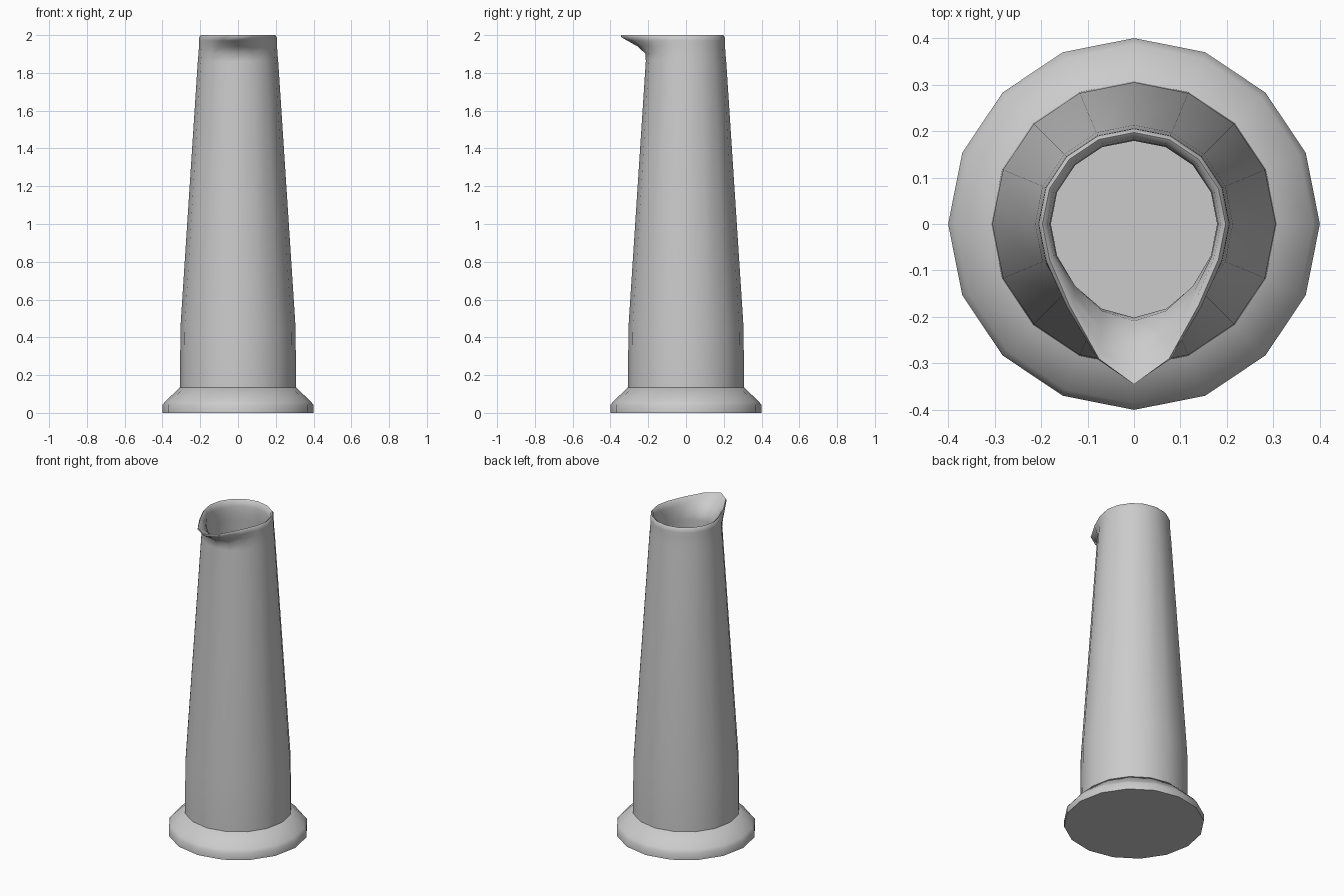
import bpy, bmesh, math

cube = bpy.data.objects.get("Cube")
if cube:
    bpy.data.objects.remove(cube, do_unlink=True)

SIDES = 16
GREY = (0.6, 0.6, 0.6, 1.0)
mat = bpy.data.materials.new("light_grey")
mat.use_nodes = True
mat.diffuse_color = GREY
mat.node_tree.nodes["Principled BSDF"].inputs["Base Color"].default_value = GREY

# How far each vertex is drawn forward, by steps away from the front
SPOUT = {0: 0.148, 1: 0.108, 2: 0.035}


def lathe(name, profile, angle, cap_start=True, cap_end=True):
    """Spin rings of (radius, height, spout pull) into a smooth shell."""
    bm = bmesh.new()
    rings = []
    for r, z, pull in profile:
        ring = []
        for i in range(SIDES):
            a = math.tau * i / SIDES - math.pi / 2
            step = min(i, SIDES - i)
            y = r * math.sin(a) - pull * SPOUT.get(step, 0)
            ring.append(bm.verts.new((r * math.cos(a), y, z)))
        rings.append(ring)
    for low, high in zip(rings, rings[1:]):
        for i in range(SIDES):
            j = (i + 1) % SIDES
            bm.faces.new((low[i], low[j], high[j], high[i]))
    if cap_start:
        bm.faces.new(rings[0][::-1])
    if cap_end:
        bm.faces.new(rings[-1])
    mesh = bpy.data.meshes.new(name)
    bm.to_mesh(mesh)
    bm.free()
    mesh.materials.append(mat)
    obj = bpy.data.objects.new(name, mesh)
    bpy.context.collection.objects.link(obj)
    bpy.ops.object.select_all(action="DESELECT")
    obj.select_set(True)
    bpy.context.view_layer.objects.active = obj
    bpy.ops.object.shade_smooth_by_angle(angle=math.radians(angle))
    return obj


# Wide foot with a sloped shoulder
lathe("foot", [(0.40, 0, 0), (0.40, 0.042, 0), (0.386, 0.06, 0),
               (0.307, 0.135, 0)], 50)

# Tapered hollow body: outer wall, pouring lip, rim, inner wall, floor
outer = [(0.307, 0.135, 0), (0.305, 0.45, 0), (0.213, 1.86, 0),
         (0.209, 1.9, 0.03), (0.207, 1.94, 0.33), (0.206, 1.97, 0.7),
         (0.205, 1.99, 0.94)]
rim = [(0.197, 2.0, 1.0), (0.187, 1.992, 0.93)]
inner = [(0.181, 1.96, 0.55), (0.179, 1.92, 0.2), (0.182, 1.87, 0.13),
         (0.19, 1.8, 0.08), (0.28, 0.45, 0), (0.28, 0.145, 0)]
lathe("body", outer + rim + inner, 60, cap_start=False)
